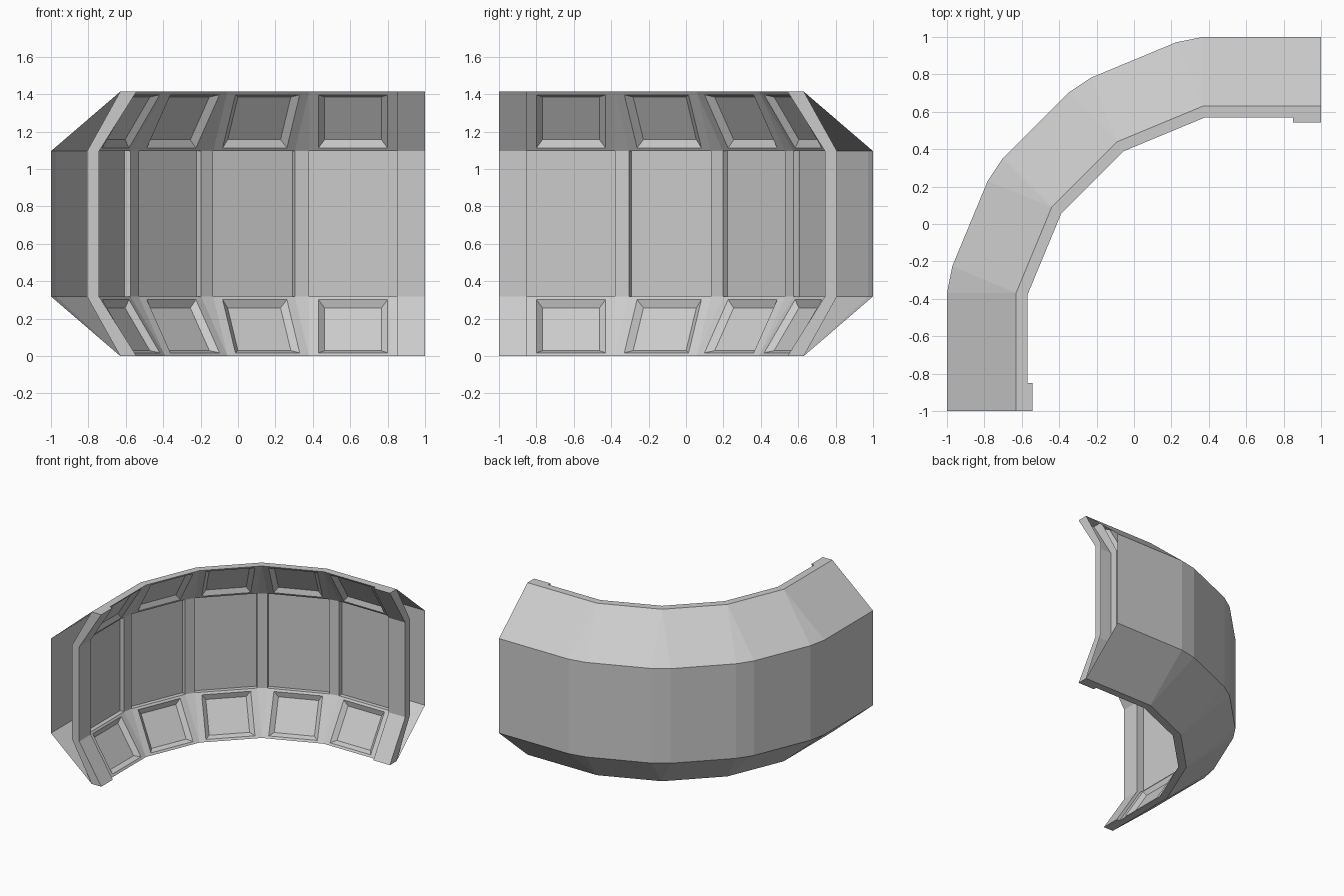
import bpy, bmesh, math
from mathutils import Vector as V

if "Cube" in bpy.data.objects:
    bpy.data.objects.remove(bpy.data.objects["Cube"])

H, Z1 = 1.413, 1.095            # total height, top of the upright wall
SLANT = 0.2                     # how far the wall sits behind the inner rim
RIM, SHELL = 0.06, 0.43         # rim back and outer shell, from the inner rim
UP = V((0, 0, 1))


class Part:
    """Collects faces, each turned to look along a given direction."""
    def __init__(self, name):
        self.name, self.bm = name, bmesh.new()

    def face(self, pts, toward):
        f = self.bm.faces.new([self.bm.verts.new(p) for p in pts])
        f.normal_update()
        if f.normal.dot(toward) < 0:
            f.normal_flip()

    def both(self, pts, toward):
        """Adds a face and its mirror image about mid height."""
        self.face(pts, toward)
        self.face([V((p.x, p.y, H - p.z)) for p in pts],
                  V((toward.x, toward.y, -toward.z)))

    def finish(self):
        bmesh.ops.remove_doubles(self.bm, verts=self.bm.verts, dist=0.0005)
        me = bpy.data.meshes.new(self.name)
        self.bm.to_mesh(me)
        self.bm.free()
        bpy.context.collection.objects.link(bpy.data.objects.new(self.name, me))


def at(p, z):
    return V((p.x, p.y, z))


# Inner rim path: five modules turning 22.5 degrees at each corner
norms = [V((-math.sin(math.radians(a)), math.cos(math.radians(a)), 0))
         for a in (0, 22.5, 45, 67.5, 90)]
path = [V(p + (0,)) for p in ((0.85, 0.57), (0.38, 0.57), (-0.056, 0.389),
                              (-0.389, 0.056), (-0.57, -0.38), (-0.57, -0.85))]

# Wall modules: recessed wall panel, sloped trays above and below
wall = Part("inner_wall_panels")
for i, n in enumerate(norms):
    a, b = path[i], path[i + 1]
    t = (b - a).normalized()
    L = (b - a).length
    wa, wb = a + n * SLANT, b + n * SLANT
    ra, rb = wa + n * 0.035, wb + n * 0.035
    zb = H - Z1
    wall.face([at(ra, zb), at(rb, zb), at(rb, Z1), at(ra, Z1)], -n)
    wall.both([at(ra, Z1), at(rb, Z1), at(wb, Z1), at(wa, Z1)], -UP)
    for w, r, d in ((wa, ra, t), (wb, rb, -t)):
        wall.face([at(w, zb), at(r, zb), at(r, Z1), at(w, Z1)], d)
    # sloped frame with a bevelled tray
    rise = -n * SLANT + UP * (H - Z1)
    S = rise.length
    rise.normalize()
    back = (n * (H - Z1) + UP * SLANT).normalized()

    def ring(mu, ms, depth):
        return [at(wa, Z1) + t * u + rise * s + back * depth for u, s in
                ((mu, ms), (L - mu, ms), (L - mu, S - ms), (mu, S - ms))]
    rings = [ring(0, 0, 0), ring(0.05, 0.02, 0), ring(0.083, 0.053, 0.031)]
    mid = sum(rings[1], V()) / 4
    for j in range(2):
        for k in range(4):
            m = (k + 1) % 4
            q = [rings[j][k], rings[j][m], rings[j + 1][m], rings[j + 1][k]]
            wall.both(q, -back)
    wall.both(rings[2], -back)
wall.finish()

# Corner pillars: flat strip with a triangle above and below
pillar = Part("corner_pillars")
for i in range(1, 5):
    c, n0, n1 = path[i], norms[i - 1], norms[i]
    p, q = c + n0 * SLANT, c + n1 * SLANT
    pillar.face([at(p, H - Z1), at(q, H - Z1), at(q, Z1), at(p, Z1)], -n0 - n1)
    pillar.both([at(p, Z1), at(q, Z1), at(c, H)], -n0 - n1)
pillar.finish()

# Rim strips and outer shell, run to the two open ends
front = [V((1, 0.57, 0))] + path[1:5] + [V((-0.57, -1, 0))]
rear = [V((1, 0.63, 0))]
for i in range(1, 5):
    m = norms[i - 1] + norms[i]
    rear.append(path[i] + m * (RIM / (1 + norms[i - 1].dot(norms[i]))))
rear.append(V((-0.63, -1, 0)))

rim, shell = Part("rims"), Part("outer_shell")
D = SHELL - RIM
for i, n in enumerate(norms):
    a, b = rear[i], rear[i + 1]
    rim.both([at(front[i], H), at(front[i + 1], H), at(b, H), at(a, H)], UP)
    p, q = a + n * D, b + n * D
    shell.face([at(p, H - Z1), at(q, H - Z1), at(q, Z1), at(p, Z1)], n)
    shell.both([at(p, Z1), at(q, Z1), at(b, H), at(a, H)], n + UP)
    if i < 4:                                       # corner facet
        r = b + norms[i + 1] * D
        shell.face([at(q, H - Z1), at(r, H - Z1), at(r, Z1), at(q, Z1)], n)
        shell.both([at(q, Z1), at(r, Z1), at(b, H)], n + UP)
rim.finish()
shell.finish()

# Raised end frames: a C-shaped band at each open end
frame = Part("end_frames")
face_prof = [(-0.027, 0), (SLANT - 0.027, H - Z1), (SLANT - 0.027, Z1), (-0.027, H)]
back_prof = [(RIM, 0), (SLANT + 0.037, H - Z1), (SLANT + 0.037, Z1), (RIM, H)]
for base, t, n in ((path[0], V((1, 0, 0)), norms[0]),
                   (path[5], V((0, -1, 0)), norms[4])):
    def pt(dz, u):
        return base + n * dz[0] + t * u + UP * dz[1]
    for k in range(3):
        f0, f1, b0, b1 = face_prof[k], face_prof[k + 1], back_prof[k], back_prof[k + 1]
        frame.face([pt(f0, 0), pt(f1, 0), pt(f1, 0.15), pt(f0, 0.15)], -n)
        for u, d in ((0, -t), (0.15, t)):
            frame.face([pt(f0, u), pt(f1, u), pt(b1, u), pt(b0, u)], d)
    frame.both([pt((-0.027, H), 0), pt((-0.027, H), 0.15),
                pt((0, H), 0.15), pt((0, H), 0)], UP)
frame.finish()
